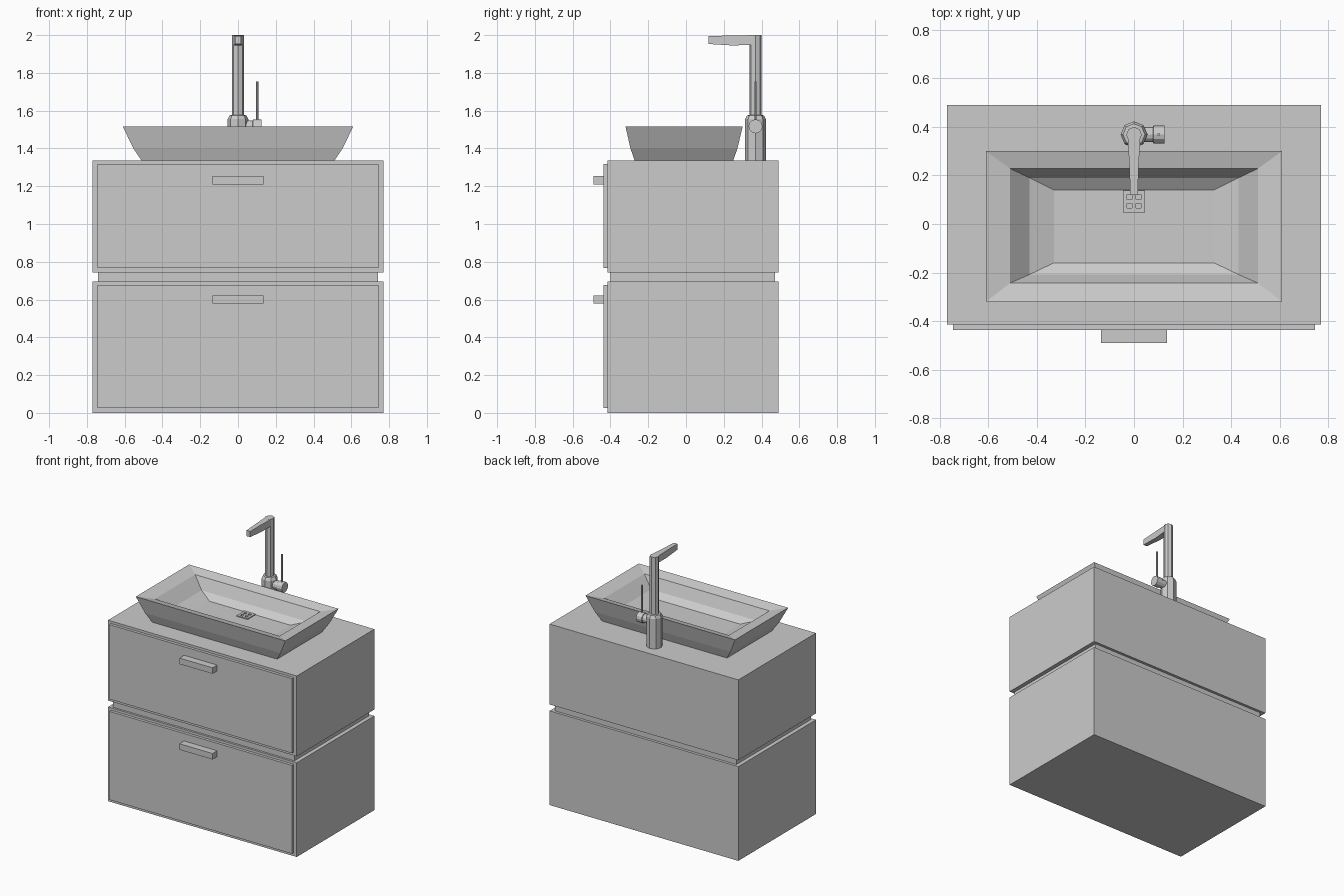
import bpy
import bmesh
from math import cos, sin, tau
from mathutils import Vector

if "Cube" in bpy.data.objects:
    bpy.data.objects.remove(bpy.data.objects["Cube"])


def finish(name, bm):
    bmesh.ops.recalc_face_normals(bm, faces=bm.faces)
    mesh = bpy.data.meshes.new(name)
    bm.to_mesh(mesh)
    bm.free()
    obj = bpy.data.objects.new(name, mesh)
    bpy.context.collection.objects.link(obj)
    return obj


def loft(name, rings):
    """Skin a chain of equal-sized point rings and cap both ends."""
    bm = bmesh.new()
    loops = [[bm.verts.new(p) for p in ring] for ring in rings]
    n = len(loops[0])
    for a, b in zip(loops, loops[1:]):
        for i in range(n):
            j = (i + 1) % n
            bm.faces.new((a[i], a[j], b[j], b[i]))
    bm.faces.new(loops[0][::-1])
    bm.faces.new(loops[-1])
    return finish(name, bm)


def rect(hx, y0, y1, z):
    return [(-hx, y0, z), (hx, y0, z), (hx, y1, z), (-hx, y1, z)]


def box(name, hx, y0, y1, z0, z1):
    return loft(name, [rect(hx, y0, y1, z0), rect(hx, y0, y1, z1)])


def turned(name, origin, profile, axis="Z", sides=8):
    """Faceted turned part; profile holds (radius, distance along axis)."""
    rings = []
    for r, d in profile:
        ring = []
        for i in range(sides):
            u, v = r * cos(tau * i / sides), r * sin(tau * i / sides)
            p = (u, v, d) if axis == "Z" else (d, u, v)
            ring.append(Vector(origin) + Vector(p))
        rings.append(ring)
    return loft(name, rings)


# Cabinet: two drawer carcasses with a recessed gap between them
box("gap_core", 0.74, -0.40, 0.47, 0.68, 0.76)
for label, z0, z1, hz in (("lower", 0.0, 0.695, 0.60), ("upper", 0.742, 1.335, 1.232)):
    box(label + "_carcass", 0.77, -0.415, 0.49, z0, z1)
    box(label + "_drawer_front", 0.745, -0.436, -0.41, z0 + 0.025, z1 - 0.018)
    box(label + "_handle", 0.135, -0.49, -0.43, hz - 0.022, hz + 0.022)

# Basin: outer wall, sloped rim, two-stage inner bowl
loft("basin", [
    rect(0.51, -0.272, 0.25, 1.335),
    rect(0.553, -0.294, 0.272, 1.40),
    rect(0.61, -0.32, 0.30, 1.515),
    rect(0.51, -0.243, 0.228, 1.495),
    rect(0.43, -0.208, 0.19, 1.415),
    rect(0.33, -0.16, 0.14, 1.38),
])

# Drain plate with four square openings
xs = [-0.045, -0.028, -0.008, 0.008, 0.028, 0.045]
bm = bmesh.new()
grid = [[bm.verts.new((x, 0.093 + y, 1.387)) for x in xs] for y in xs]
for r in range(5):
    for c in range(5):
        if not (r in (1, 3) and c in (1, 3)):
            bm.faces.new((grid[r][c], grid[r][c + 1], grid[r + 1][c + 1], grid[r + 1][c]))
drain = finish("drain_plate", bm)
solid = drain.modifiers.new("thickness", "SOLIDIFY")
solid.thickness = 0.008

# Tap body and column
TAP_Y = 0.368
turned("tap_base", (0, TAP_Y, 0), [(0.055, 1.335), (0.055, 1.555), (0.045, 1.575), (0.031, 1.577)])
turned("tap_column", (0, TAP_Y, 0), [(0.032, 1.56), (0.032, 2.0)])

# Spout: tapering arm reaching over the basin
loft("tap_spout", [
    [(-hx, y, z0), (hx, y, z0), (hx, y, z1), (-hx, y, z1)]
    for y, hx, z0, z1 in ((0.37, 0.026, 1.95, 2.0), (0.25, 0.02, 1.945, 1.998),
                          (0.12, 0.015, 1.953, 1.995))
])

# Side valve and lever
turned("valve_body", (0, TAP_Y, 1.517), [(0.031, 0.03), (0.031, 0.078), (0.037, 0.08), (0.037, 0.125)], "X", 12)
turned("valve_lever", (0.102, TAP_Y, 0), [(0.006, 1.53), (0.006, 1.755)])
